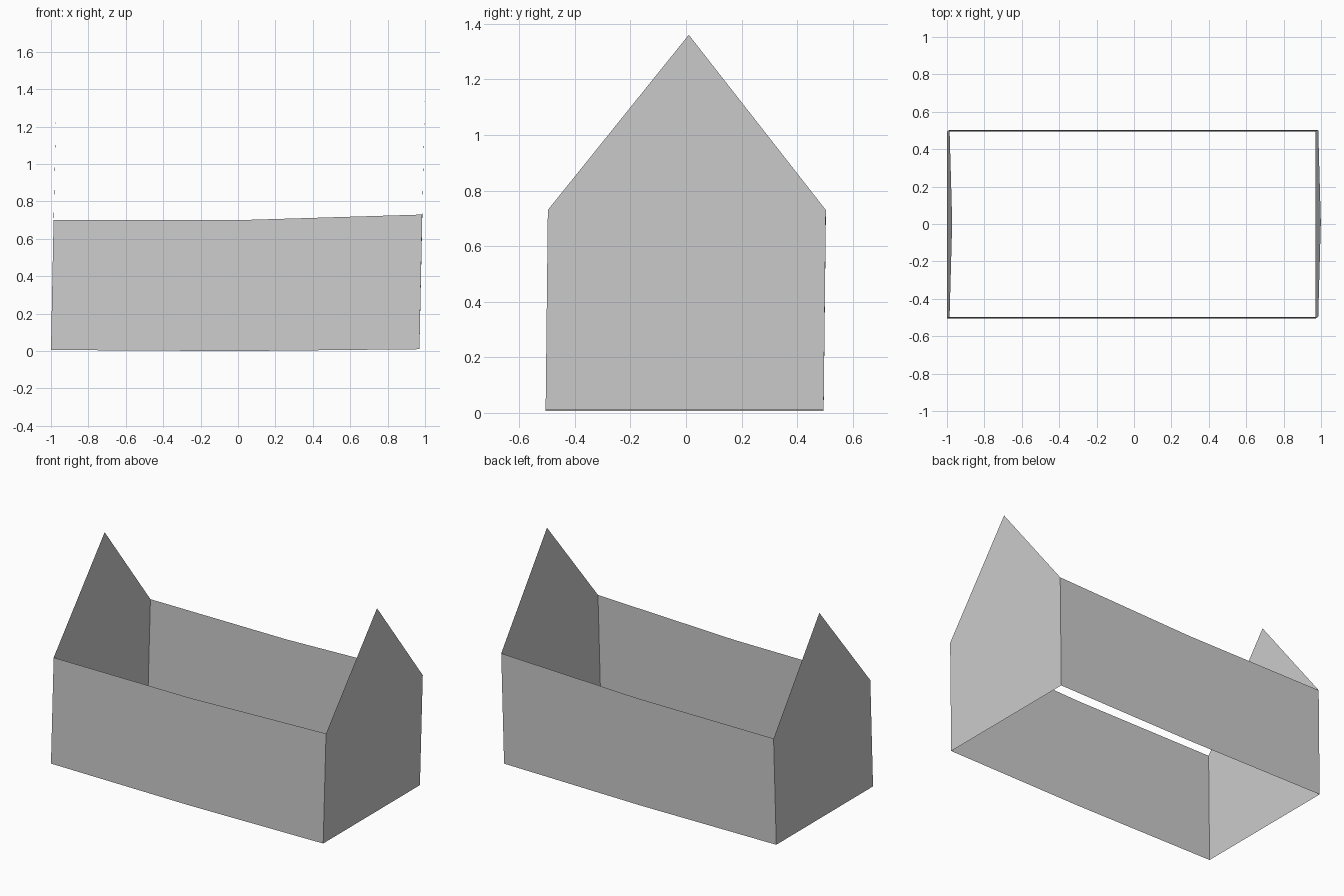
import bpy
import bmesh

if "Cube" in bpy.data.objects:
    bpy.data.objects.remove(bpy.data.objects["Cube"])

grey = bpy.data.materials.new("light grey")
grey.diffuse_color = (0.604, 0.604, 0.604, 1)
grey.use_nodes = True
grey.node_tree.nodes["Principled BSDF"].inputs["Base Color"].default_value = grey.diffuse_color


def sheet(name, faces):
    """Build a thin open sheet from a few polygons, welding shared corners."""
    bm = bmesh.new()
    for pts in faces:
        bm.faces.new([bm.verts.new(p) for p in pts])
    bmesh.ops.remove_doubles(bm, verts=bm.verts, dist=0.0001)
    mesh = bpy.data.meshes.new(name)
    bm.to_mesh(mesh)
    bm.free()
    mesh.materials.append(grey)
    ob = bpy.data.objects.new(name, mesh)
    bpy.context.collection.objects.link(ob)


# Stations along the length: bottom x, bottom z, eave x, eave z
stations = [(-1.0, 0.006, -0.986, 0.70),
            (-0.01, 0.0, 0.0, 0.70),
            (0.97, 0.01, 0.985, 0.73)]
HALF, LEAN = 0.5, 0.005     # half width, slight lean towards the back


def low(s, side):
    return (s[0], side * HALF - LEAN, s[1])


def eave(s, side):
    return (s[2], side * HALF + LEAN - 0.002, s[3])


# Long walls with a slight kink at mid length
for name, side in (("front_wall", -1), ("back_wall", 1)):
    faces = []
    for a, b in zip(stations, stations[1:]):
        quad = [low(a, side), low(b, side), eave(b, side), eave(a, side)]
        faces.append(quad if side < 0 else quad[::-1])
    sheet(name, faces)

# Pointed gable ends
for name, s, sign in (("left_gable", stations[0], -1), ("right_gable", stations[2], 1)):
    apex = (s[2] + 0.014, 0.01, s[3] + 0.63)
    pts = [low(s, -1), low(s, 1), eave(s, 1), apex, eave(s, -1)]
    sheet(name, [pts if sign > 0 else pts[::-1]])
